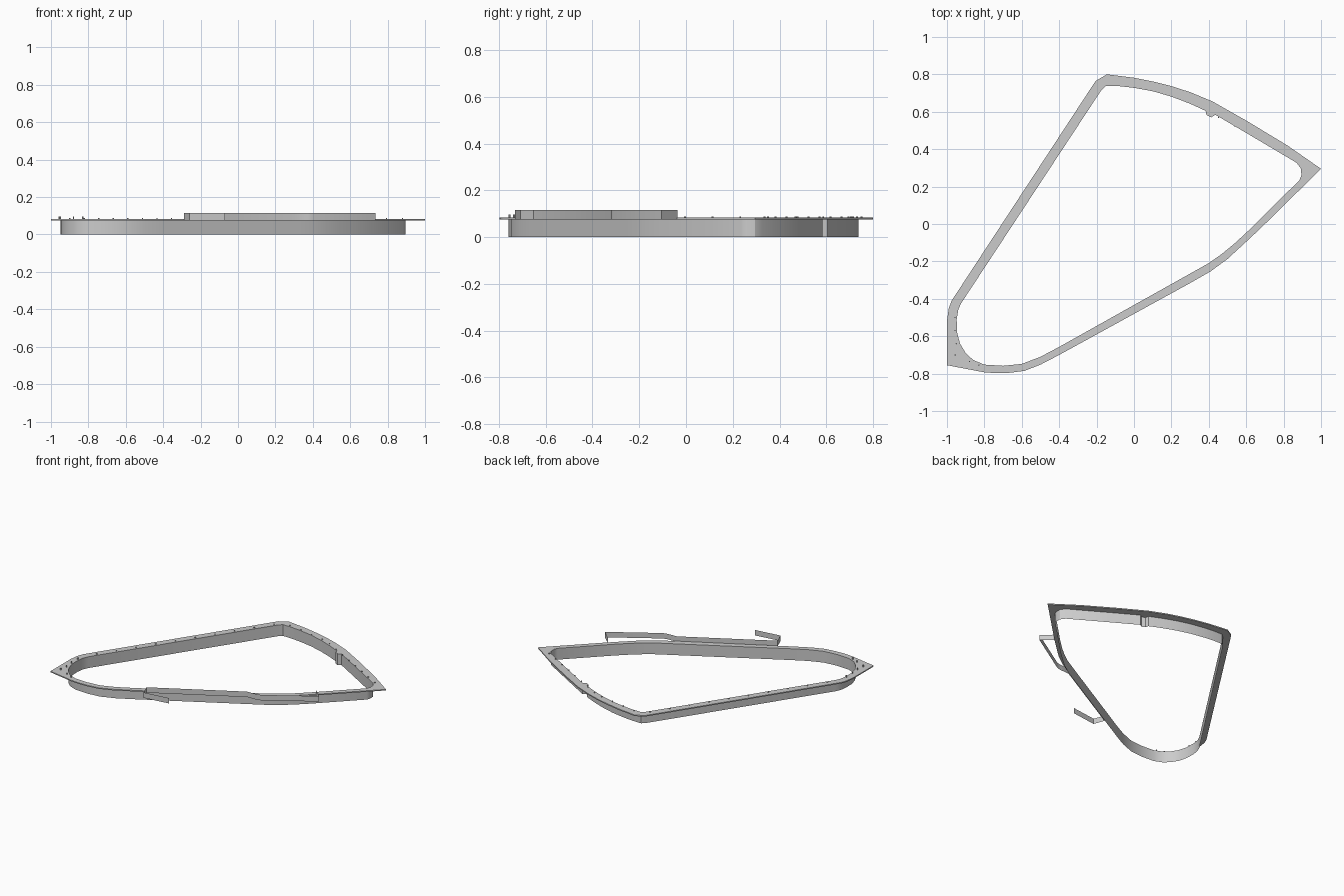
import bpy, bmesh
from mathutils import Vector

if "Cube" in bpy.data.objects:
    bpy.data.objects.remove(bpy.data.objects["Cube"])

# Plan outlines, counter-clockwise from the right-hand tip
OUTER = [(1, .295), (.82, .42), (.6, .553), (.42, .655), (.3, .705), (.2, .737), (.1, .762),
         (0, .782), (-.145, .8), (-.205, .765), (-.975, -.41), (-.99, -.45), (-1, -.52),
         (-1, -.755), (-.8, -.793), (-.73, -.798), (-.66, -.795), (-.585, -.785), (-.5, -.752),
         (-.4, -.7), (.3, -.316), (.41, -.253), (.5, -.187), (.6, -.095), (.68, -.02)]
INNER = [(.895, .26), (.893, .295), (.87, .327), (.6, .487), (.435, .584), (.412, .57),
         (.387, .583), (.383, .605), (.3, .643), (.2, .681), (.1, .71), (0, .728), (-.08, .737),
         (-.15, .738), (-.175, .715), (-.925, -.425), (-.94, -.46), (-.948, -.51), (-.946, -.58),
         (-.93, -.64), (-.9, -.69), (-.86, -.727), (-.8, -.752), (-.7, -.758), (-.6, -.748),
         (-.5, -.71), (-.4, -.657), (.32, -.254), (.4, -.209), (.47, -.16), (.54, -.102),
         (.62, -.028), (.885, .235)]
BLADE = [(.66, -.037), (.735, -.105), (.405, -.313), (.37, -.32), (.3, -.323),
         (-.29, -.652), (-.26, -.73), (-.07, -.705)]


def finish(bm, name, smooth=True):
    mesh = bpy.data.meshes.new(name)
    bmesh.ops.recalc_face_normals(bm, faces=bm.faces)
    bm.to_mesh(mesh)
    bm.free()
    ob = bpy.data.objects.new(name, mesh)
    bpy.context.collection.objects.link(ob)
    if smooth:
        bpy.context.view_layer.objects.active = ob
        ob.select_set(True)
        bpy.ops.object.shade_smooth_by_angle(angle=0.5)
        ob.select_set(False)
    return ob


def add_path(bm, pts, z, closed=True):
    vs = [bm.verts.new((x, y, z)) for x, y in pts]
    n = len(vs)
    return [bm.edges.new((vs[i], vs[(i + 1) % n])) for i in range(n if closed else n - 1)]


def raise_by(bm, result, h):
    vs = [g for g in result["geom"] if isinstance(g, bmesh.types.BMVert)]
    bmesh.ops.translate(bm, verts=vs, vec=(0, 0, h))


def ribbon(name, pts, z0, z1, closed):
    bm = bmesh.new()
    edges = add_path(bm, pts, z0, closed)
    raise_by(bm, bmesh.ops.extrude_edge_only(bm, edges=edges), z1 - z0)
    return finish(bm, name)


# Flat flange around the opening
bm = bmesh.new()
edges = add_path(bm, OUTER, .075) + add_path(bm, INNER, .075)
bmesh.ops.triangle_fill(bm, edges=edges, use_beauty=True, normal=(0, 0, 1))
raise_by(bm, bmesh.ops.extrude_face_region(bm, geom=bm.faces[:]), .008)
finish(bm, "flange", smooth=False)

# Thin wall hanging from the inner edge, and the bent strip outside
ribbon("inner_wall", INNER, 0, .083, True)
ribbon("outer_strip", BLADE, .075, .115, False)

# Small studs along the flange, with taller ones at the broad corner
bm = bmesh.new()


def stud(x, y, top):
    r = bmesh.ops.create_cone(bm, cap_ends=True, segments=6, radius1=.004, radius2=.004,
                              depth=top - .083)
    bmesh.ops.translate(bm, verts=r["verts"], vec=(x, y, (top + .083) / 2))


def stud_row(a, b, count):
    for i in range(count):
        p = Vector(a).lerp(Vector(b), i / (count - 1))
        stud(p.x, p.y, .089)


stud_row((-.9, -.36), (-.2, .705), 10)
stud_row((-.1, .75), (.2, .695), 4)
stud_row((.28, .665), (.88, .335), 8)
for x, y in [(-.957, -.5), (-.957, -.57), (-.95, -.64), (-.955, -.7), (-.88, -.735), (-.83, -.755)]:
    stud(x, y, .097)
finish(bm, "flange_studs", smooth=False)
